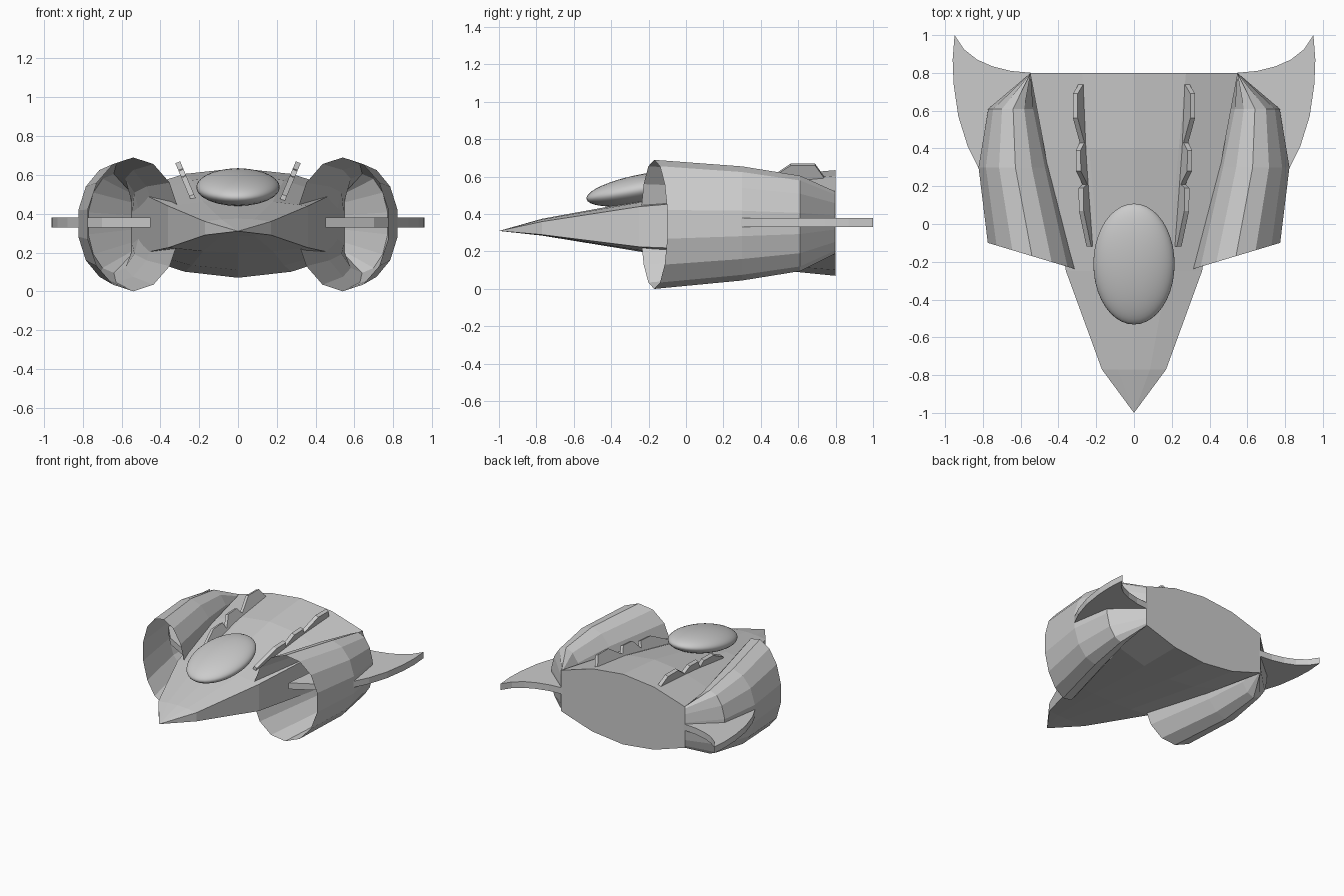
import bpy, bmesh
from math import sin, cos, pi, radians
from mathutils import Vector

if "Cube" in bpy.data.objects:
    bpy.data.objects.remove(bpy.data.objects["Cube"])


def make_object(name, bm):
    bmesh.ops.remove_doubles(bm, verts=bm.verts, dist=1e-4)
    bmesh.ops.recalc_face_normals(bm, faces=bm.faces)
    mesh = bpy.data.meshes.new(name)
    bm.to_mesh(mesh)
    bm.free()
    ob = bpy.data.objects.new(name, mesh)
    bpy.context.collection.objects.link(ob)
    return ob


def loft(name, rings, cap_end=False):
    """Skin a list of equal-length closed loops."""
    bm = bmesh.new()
    loops = [[bm.verts.new(p) for p in r] for r in rings]
    n = len(rings[0])
    for a, b in zip(loops, loops[1:]):
        for i in range(n):
            j = (i + 1) % n
            bm.faces.new((a[i], a[j], b[j], b[i]))
    if cap_end:
        bm.faces.new(loops[-1])
    return make_object(name, bm)


def plate(name, outline, offset):
    """Solid plate: planar outline extruded by an offset vector."""
    bm = bmesh.new()
    face = bm.faces.new([bm.verts.new(p) for p in outline])
    res = bmesh.ops.extrude_face_region(bm, geom=[face], use_keep_orig=True)
    verts = [g for g in res["geom"] if isinstance(g, bmesh.types.BMVert)]
    bmesh.ops.translate(bm, verts=verts, vec=Vector(offset))
    return make_object(name, bm)


# Fuselage: y, half width, top centre, top edge, bottom edge, bottom centre
def hull_ring(y, w, tc, te, be, bc):
    tm, bmid = te + 0.74 * (tc - te), be + 0.74 * (bc - be)
    half = [(w * 0.5, tm), (w, te), (w, be), (w * 0.5, bmid)]
    pts = [(0, tc)] + half + [(0, bc)] + [(-x, z) for x, z in reversed(half)]
    return [(x, y, z) for x, z in pts]


sections = [(-1.0, 0.0, 0.31, 0.31, 0.31, 0.31),
            (-0.77, 0.17, 0.375, 0.36, 0.29, 0.285),
            (-0.25, 0.36, 0.47, 0.44, 0.225, 0.20),
            (0.40, 0.475, 0.60, 0.495, 0.20, 0.11),
            (0.80, 0.55, 0.635, 0.52, 0.19, 0.07)]
bm_hull = loft("fuselage", [hull_ring(*s) for s in sections], cap_end=True)

# Cockpit canopy
bpy.ops.mesh.primitive_uv_sphere_add(segments=40, ring_count=20, radius=1,
                                     location=(0, -0.212, 0.537),
                                     rotation=(radians(10), 0, 0))
canopy = bpy.context.object
canopy.name = "canopy"
canopy.scale = (0.215, 0.325, 0.08)
bpy.ops.object.shade_smooth()


# Open engine shells: centre x, y, centre z, radii, sideways slant
def shell_ring(cx, cy, cz, rx, rz, slant):
    ring = []
    for i in range(14):
        a = pi / 2 + 2 * pi * i / 14
        dx = rx * cos(a)
        ring.append((cx + dx, cy + slant * dx, cz + rz * sin(a)))
    return ring


shell = [(0.54, -0.17, 0.345, 0.24, 0.345, 0.30),
         (0.628, 0.30, 0.35, 0.20, 0.305, 0.0),
         (0.64, 0.61, 0.35, 0.135, 0.255, 0.0),
         (0.547, 0.80, 0.355, 0.0, 0.165, 0.0)]

# Swept wing outline, running inside the engine shell to the hull
wing = [(0.45, 0.0), (0.70, 0.14), (0.815, 0.28), (0.88, 0.41), (0.93, 0.57),
        (0.955, 0.74), (0.96, 0.87), (0.95, 1.0), (0.90, 0.925), (0.83, 0.87),
        (0.75, 0.835), (0.65, 0.81), (0.54, 0.80)]

# Serrated fin profile (y, z), leaning outward with height
fin = [(-0.12, 0.46), (-0.12, 0.50), (0.07, 0.595), (0.19, 0.60), (0.21, 0.55),
       (0.28, 0.63), (0.39, 0.635), (0.43, 0.585), (0.56, 0.67), (0.69, 0.67),
       (0.74, 0.60), (0.74, 0.56)]

for side, s in (("right", 1), ("left", -1)):
    loft(side + "_engine_shell",
         [[(s * x, y, z) for x, y, z in shell_ring(*r)] for r in shell])
    plate(side + "_wing", [(s * x, y, 0.33) for x, y in wing], (0, 0, 0.05))
    plate(side + "_fin",
          [(s * (0.298 + 0.42 * (z - 0.67)), y, z) for y, z in fin],
          (s * 0.025, 0, -0.01))
